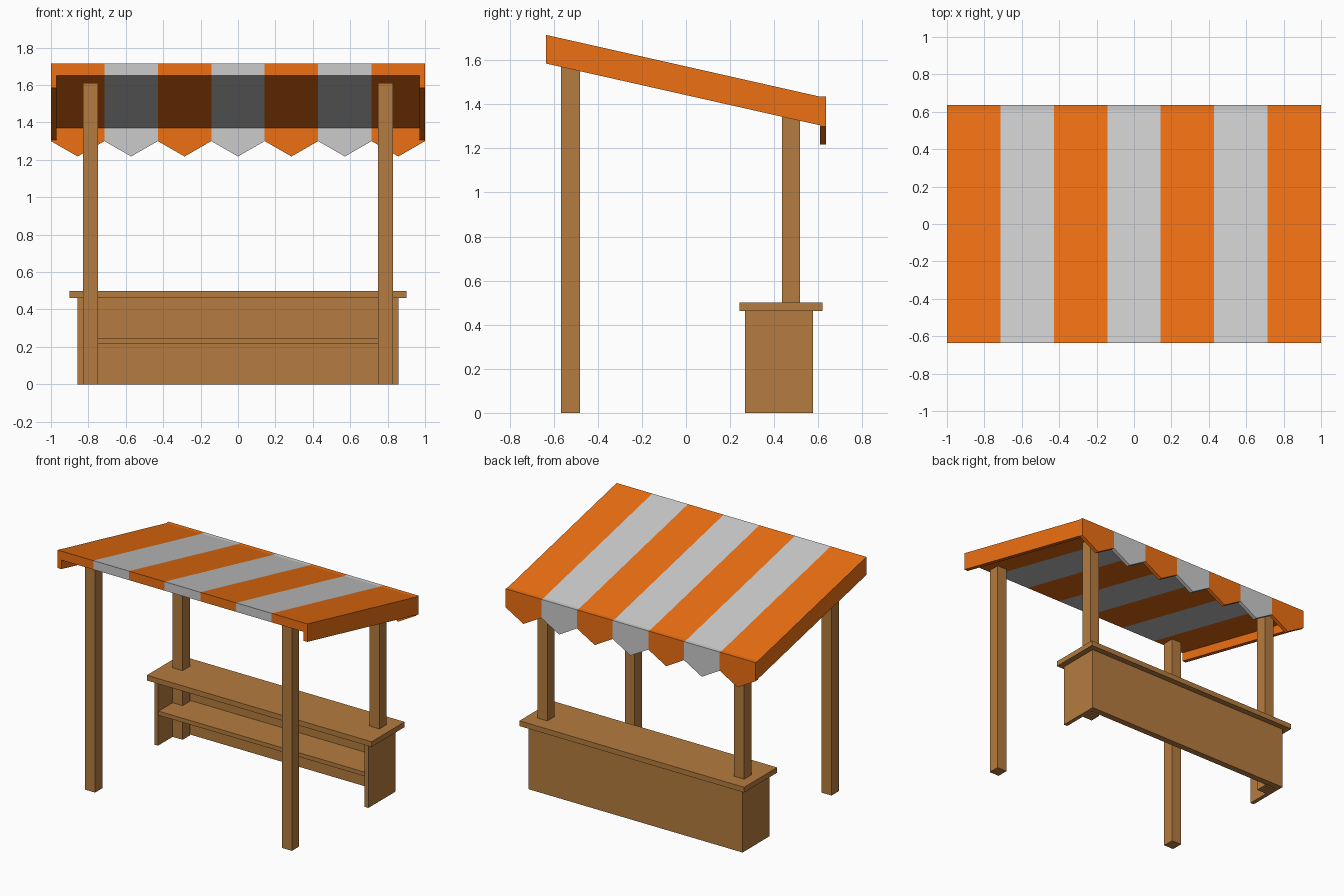
import bpy, bmesh
from mathutils import Vector

if "Cube" in bpy.data.objects:
    bpy.data.objects.remove(bpy.data.objects["Cube"])


def material(name, rgb):
    m = bpy.data.materials.new(name)
    m.diffuse_color = (*rgb, 1)
    m.use_nodes = True
    m.node_tree.nodes["Principled BSDF"].inputs["Base Color"].default_value = m.diffuse_color
    return m


ORANGE = material("orange_cloth", (0.85, 0.16, 0.006))
WOOD = material("wood", (0.46, 0.20, 0.05))


def prism(name, points, offset, mat=None):
    """Flat polygon extruded along an offset vector."""
    bm = bmesh.new()
    face = bm.faces.new([bm.verts.new(p) for p in points])
    ext = bmesh.ops.extrude_face_region(bm, geom=[face])
    moved = [v for v in ext["geom"] if isinstance(v, bmesh.types.BMVert)]
    bmesh.ops.translate(bm, verts=moved, vec=Vector(offset))
    bmesh.ops.recalc_face_normals(bm, faces=bm.faces)
    mesh = bpy.data.meshes.new(name)
    bm.to_mesh(mesh)
    bm.free()
    if mat:
        mesh.materials.append(mat)
    ob = bpy.data.objects.new(name, mesh)
    bpy.context.collection.objects.link(ob)
    return ob


def box(name, x, y, z, mat=WOOD):
    pts = [(x[0], y[0], z[0]), (x[1], y[0], z[0]), (x[1], y[1], z[0]), (x[0], y[1], z[0])]
    return prism(name, pts, (0, 0, z[1] - z[0]), mat)


def sloped(name, x0, x1, top, bottom, mat):
    """Roof piece following the slope, top/bottom measured below the roof line."""
    ya, yb, za, zb = -0.635, 0.607, 1.715, 1.435
    pts = [(x0, ya, za - top), (x0, yb, zb - top), (x0, yb, zb - bottom), (x0, ya, za - bottom)]
    return prism(name, pts, (x1 - x0, 0, 0), mat)


# Striped roof and pointed valance
W = 2 / 7
for i in range(7):
    a, b = -1 + i * W, -1 + (i + 1) * W
    mat = ORANGE if i % 2 == 0 else None
    sloped(f"roof_stripe_{i + 1}", a, b, 0, 0.065, mat)
    y = 0.607
    flap = [(a, y, 1.435), (b, y, 1.435), (b, y, 1.30), ((a + b) / 2, y, 1.218), (a, y, 1.30)]
    prism(f"valance_flap_{i + 1}", flap, (0, 0.028, 0), mat)

# Mirrored parts: roof rails, posts, counter sides
for s, side in ((-1, "left"), (1, "right")):
    def span(p, q):
        return sorted((s * p, s * q))
    sloped(f"roof_rail_{side}", *span(0.97, 1.0), 0.065, 0.13, ORANGE)
    box(f"front_post_{side}", span(0.748, 0.828), (-0.566, -0.482), (0, 1.612))
    box(f"back_post_{side}", span(0.748, 0.828), (0.435, 0.517), (0, 1.39))
    box(f"counter_side_{side}", span(0.828, 0.857), (0.267, 0.53), (0, 0.462))

# Counter
box("counter_top", (-0.9, 0.9), (0.243, 0.62), (0.462, 0.5))
box("counter_panel", (-0.857, 0.857), (0.53, 0.577), (0, 0.462))
box("counter_shelf", (-0.828, 0.828), (0.275, 0.53), (0.217, 0.247))
